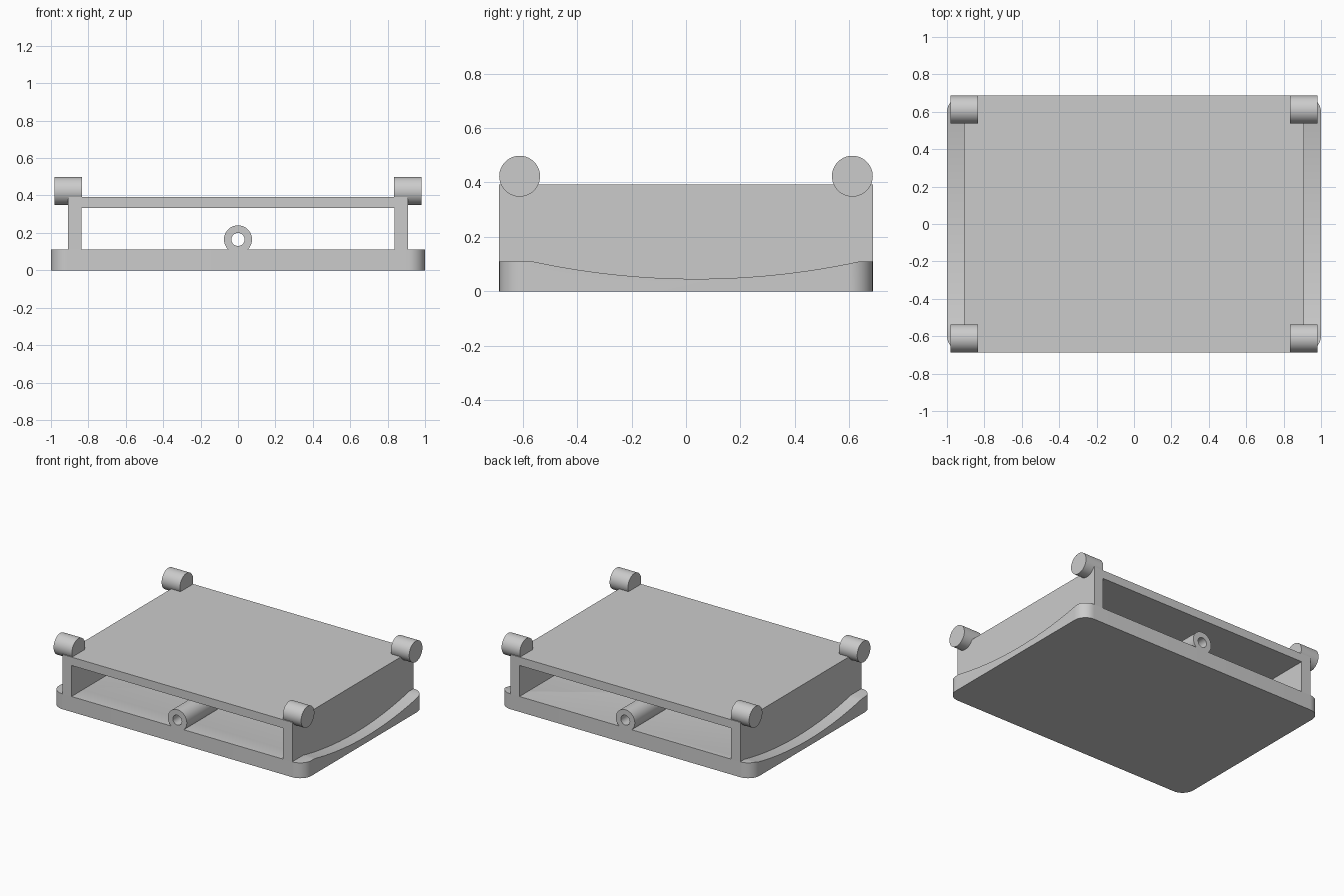
import bpy, bmesh
from math import cos, sin, pi, sqrt

if "Cube" in bpy.data.objects:
    bpy.data.objects.remove(bpy.data.objects["Cube"], do_unlink=True)

grey = bpy.data.materials.new("light grey")
grey.use_nodes = True
grey.diffuse_color = (0.6, 0.6, 0.6, 1)
grey.node_tree.nodes["Principled BSDF"].inputs["Base Color"].default_value = (0.6, 0.6, 0.6, 1)

HALF_Y = 0.686      # half depth
BASE_TOP = 0.11
WALL_X = 0.91       # outer face of the side walls


def finish(name, bm):
    bmesh.ops.recalc_face_normals(bm, faces=bm.faces)
    mesh = bpy.data.meshes.new(name)
    bm.to_mesh(mesh)
    bm.free()
    mesh.materials.append(grey)
    obj = bpy.data.objects.new(name, mesh)
    bpy.context.collection.objects.link(obj)
    return obj


def smooth(obj):
    bpy.ops.object.select_all(action='DESELECT')
    obj.select_set(True)
    bpy.context.view_layer.objects.active = obj
    bpy.ops.object.shade_smooth_by_angle(angle=pi / 6)


def place(axis, p, t):
    u, v = p
    return {'x': (t, u, v), 'y': (u, t, v), 'z': (u, v, t)}[axis]


def prism(name, points, axis, start, end):
    """Extrude a closed 2D profile along an axis."""
    bm = bmesh.new()
    a = [bm.verts.new(place(axis, p, start)) for p in points]
    b = [bm.verts.new(place(axis, p, end)) for p in points]
    bm.faces.new(a)
    bm.faces.new(b)
    for i in range(len(a)):
        j = (i + 1) % len(a)
        bm.faces.new((a[i], a[j], b[j], b[i]))
    return finish(name, bm)


def circle(u, v, r, n=64, first=0, sweep=2 * pi):
    return [(u + r * cos(first + sweep * i / n), v + r * sin(first + sweep * i / n)) for i in range(n)]


# Base plate with rounded corners
radius = 0.09
cx, cy = 1 - radius, HALF_Y - radius
outline = []
for k, (sx, sy) in enumerate(((1, 1), (-1, 1), (-1, -1), (1, -1))):
    outline += circle(sx * cx, sy * cy, radius, 12, k * pi / 2, pi / 2 * 12 / 11)
base = prism("base_plate", outline, 'z', 0, BASE_TOP)

# Shallow curved scoops along both side ledges
mid, half, sag = 0.037, 0.6, 0.064
R = (half ** 2 + sag ** 2) / (2 * sag)
arc = []
steps = 48
for i in range(steps + 1):
    d = half * (2 * i / steps - 1)
    arc.append((mid + d, BASE_TOP - sag + R - sqrt(R * R - d * d)))
scoop = arc + [(mid + half, 0.3), (mid - half, 0.3)]
for side in (-1, 1):
    cutter = prism("scoop_cutter", scoop, 'x', side * WALL_X, side * 1.1)
    cutter.hide_render = True
    mod = base.modifiers.new("scoop", 'BOOLEAN')
    mod.operation = 'DIFFERENCE'
    mod.solver = 'EXACT'
    mod.object = cutter
    bpy.context.view_layer.objects.active = base
    bpy.ops.object.modifier_apply(modifier=mod.name)
    bpy.data.objects.remove(cutter, do_unlink=True)
smooth(base)

# Side walls and top deck as one open-ended frame
inner, deck_low, deck_top = 0.838, 0.332, 0.392
prism("deck_frame", [(-WALL_X, BASE_TOP), (-WALL_X, deck_top), (WALL_X, deck_top), (WALL_X, BASE_TOP),
                     (inner, BASE_TOP), (inner, deck_low), (-inner, deck_low), (-inner, BASE_TOP)],
      'y', -HALF_Y, HALF_Y)

# Hollow tube running front to back on the base
bm = bmesh.new()
rings = [[bm.verts.new(place('y', p, y)) for p in circle(0, 0.165, r)]
         for r, y in ((0.075, -HALF_Y), (0.075, HALF_Y), (0.035, HALF_Y), (0.035, -HALF_Y))]
for k in range(4):
    a, b = rings[k], rings[(k + 1) % 4]
    for i in range(len(a)):
        j = (i + 1) % len(a)
        bm.faces.new((a[i], a[j], b[j], b[i]))
smooth(finish("centre_tube", bm))

# Corner rollers
for sx, side in ((1, "left"), (-1, "right")):
    for sy, end in ((-1, "front"), (1, "back")):
        smooth(prism(f"{end}_{side}_roller", circle(sy * 0.611, 0.423, 0.075), 'x', sx * 0.835, sx * 0.98))
